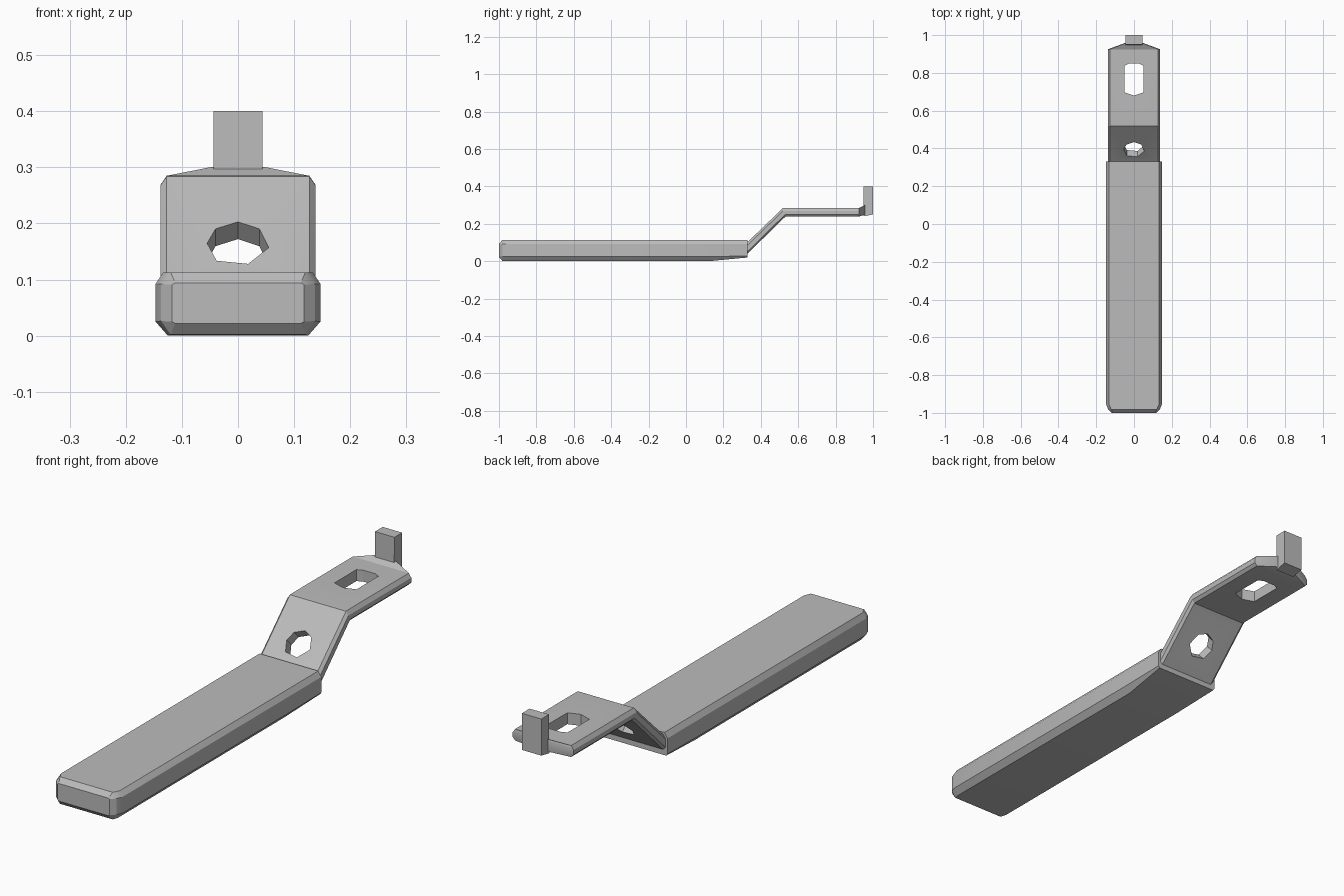
import bpy, bmesh, math
from mathutils import Matrix

if "Cube" in bpy.data.objects:
    bpy.data.objects.remove(bpy.data.objects["Cube"], do_unlink=True)

steel = bpy.data.materials.new("grey steel")
steel.use_nodes = True
steel.diffuse_color = (0.5, 0.5, 0.5, 1)
steel.node_tree.nodes["Principled BSDF"].inputs["Base Color"].default_value = (0.5, 0.5, 0.5, 1)


def loft(name, rings):
    """Skin a list of equal-length point rings and cap both ends."""
    bm = bmesh.new()
    loops = [[bm.verts.new(p) for p in ring] for ring in rings]
    n = len(loops[0])
    for a, b in zip(loops, loops[1:]):
        for i in range(n):
            j = (i + 1) % n
            bm.faces.new((a[i], a[j], b[j], b[i]))
    bm.faces.new(loops[0])
    bm.faces.new(loops[-1])
    bmesh.ops.recalc_face_normals(bm, faces=bm.faces)
    mesh = bpy.data.meshes.new(name)
    bm.to_mesh(mesh)
    bm.free()
    obj = bpy.data.objects.new(name, mesh)
    bpy.context.collection.objects.link(obj)
    mesh.materials.append(steel)
    return obj


def section(y, w, wi, top, bottom, ct, cb, wb=None):
    """Chamfered rectangle across the lever: w outer, wi top and wb bottom half widths."""
    wb = wi if wb is None else wb
    half = [(wb, bottom), (w, bottom + cb), (w, top - ct), (wi, top)]
    return [(x, y, z) for x, z in half] + [(-x, y, z) for x, z in reversed(half)]


def select(obj):
    bpy.ops.object.select_all(action='DESELECT')
    obj.select_set(True)
    bpy.context.view_layer.objects.active = obj


def cut(obj, outline, matrix):
    """Cut a straight hole with the given outline through obj."""
    cutter = loft("hole_cutter", [[(x, y, z) for x, y in outline] for z in (-0.1, 0.1)])
    cutter.data.transform(matrix)
    cutter.hide_render = True
    mod = obj.modifiers.new("hole", 'BOOLEAN')
    mod.operation, mod.solver, mod.object = 'DIFFERENCE', 'EXACT', cutter
    select(obj)
    bpy.ops.object.modifier_apply(modifier=mod.name)
    bpy.data.objects.remove(cutter, do_unlink=True)


# Grip sleeve, rounded at the front and thinning underneath at the back
grip = loft("grip", [
    section(-1.0, 0.118, 0.112, 0.094, 0.022, 0.003, 0.003),
    section(-0.982, 0.137, 0.120, 0.113, 0.002, 0.021, 0.024),
    section(-0.955, 0.147, 0.133, 0.113, 0.0, 0.021, 0.025, 0.125),
    section(0.12, 0.147, 0.133, 0.113, 0.0, 0.021, 0.025, 0.125),
    section(0.33, 0.147, 0.133, 0.113, 0.02, 0.021, 0.008, 0.141),
])

# Cranked plate: sloping neck, level top and a tapered nose
plate = loft("cranked_plate", [
    section(0.31, 0.138, 0.127, 0.09, 0.025, 0.016, 0.012),
    section(0.335, 0.138, 0.127, 0.108, 0.046, 0.016, 0.012),
    section(0.518, 0.138, 0.127, 0.284, 0.226, 0.016, 0.012),
    section(0.532, 0.138, 0.127, 0.285, 0.238, 0.016, 0.012),
    section(0.925, 0.138, 0.127, 0.285, 0.238, 0.016, 0.012),
    section(0.957, 0.052, 0.045, 0.301, 0.25, 0.01, 0.01),
])

# Slot in the level top
slot = [(-0.05, 0.697), (0, 0.68), (0.05, 0.697), (0.05, 0.838),
        (0.028, 0.849), (-0.028, 0.849), (-0.05, 0.838)]
cut(plate, slot, Matrix.Translation((0, 0, 0.26)))

# Seven-sided bolt hole square to the neck
bolt = [(-0.04, 0.036), (0, 0.054), (0.038, 0.036), (0.055, -0.012),
        (0.018, -0.054), (-0.038, -0.046), (-0.055, -0.001)]
cut(plate, bolt, Matrix.Translation((0, 0.395, 0.165)) @ Matrix.Rotation(math.radians(44), 4, 'X'))

# Upright stop tab at the tip
side = [(0.948, 0.24), (1.0, 0.25), (1.0, 0.4), (0.95, 0.4)]
tab = loft("stop_tab", [[(x, y, z) for y, z in side] for x in (-0.044, 0.044)])

for part in (grip, plate, tab):
    select(part)
    bpy.ops.object.shade_smooth_by_angle(angle=math.radians(25))
